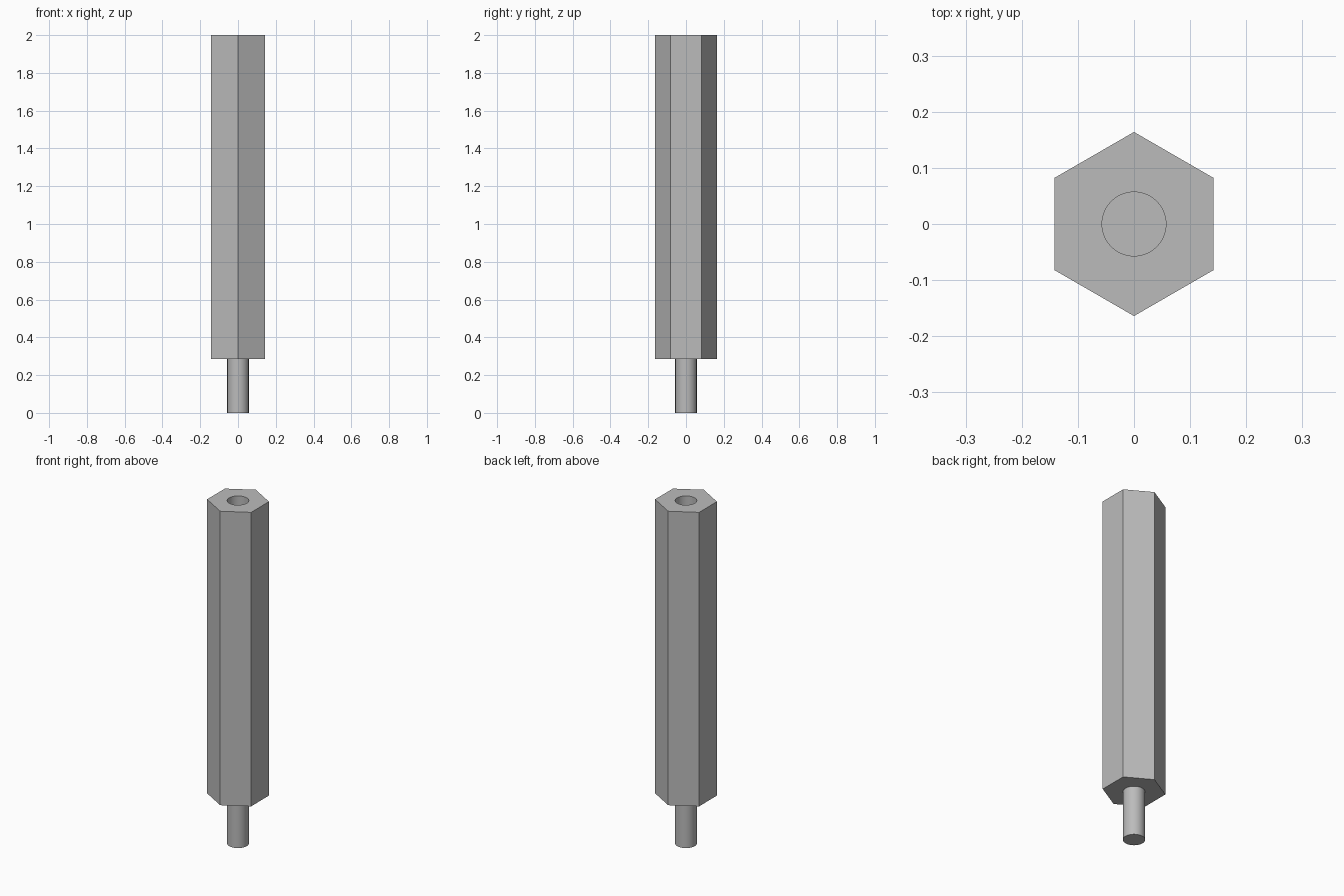
import bpy
import math

cube = bpy.data.objects.get("Cube")
if cube:
    bpy.data.objects.remove(cube, do_unlink=True)

HEIGHT = 2.0
STUD_LENGTH = 0.286
HEX_RADIUS = 0.164
BORE_RADIUS = 0.057
BORE_DEPTH = 0.34

# Single metal colour
metal = bpy.data.materials.new("grey_metal")
metal.use_nodes = True
colour = (0.5, 0.5, 0.5, 1)
metal.diffuse_color = colour
metal.node_tree.nodes["Principled BSDF"].inputs["Base Color"].default_value = colour


def prism(name, sides, radius, bottom, top, turn=0.0):
    """Upright capped prism between two heights."""
    bpy.ops.mesh.primitive_cylinder_add(
        vertices=sides, radius=radius, depth=top - bottom,
        location=(0, 0, (bottom + top) / 2), rotation=(0, 0, turn))
    obj = bpy.context.object
    obj.name = name
    obj.data.materials.append(metal)
    return obj


def smooth(obj):
    bpy.ops.object.select_all(action="DESELECT")
    obj.select_set(True)
    bpy.context.view_layer.objects.active = obj
    bpy.ops.object.shade_smooth_by_angle(angle=math.radians(30))


# Hexagonal body with corners toward front and back
body = prism("hex_body", 6, HEX_RADIUS, STUD_LENGTH, HEIGHT)

# Blind bore in the top
cutter = prism("bore_cutter", 48, BORE_RADIUS, HEIGHT - BORE_DEPTH, HEIGHT + 0.1)
cutter.hide_render = True
bore = body.modifiers.new("bore", "BOOLEAN")
bore.operation = "DIFFERENCE"
bore.solver = "EXACT"
bore.object = cutter
bpy.context.view_layer.objects.active = body
bpy.ops.object.modifier_apply(modifier=bore.name)
bpy.data.objects.remove(cutter, do_unlink=True)
smooth(body)

# Round stud below the body
stud = prism("stud", 48, BORE_RADIUS, 0, STUD_LENGTH)
smooth(stud)
